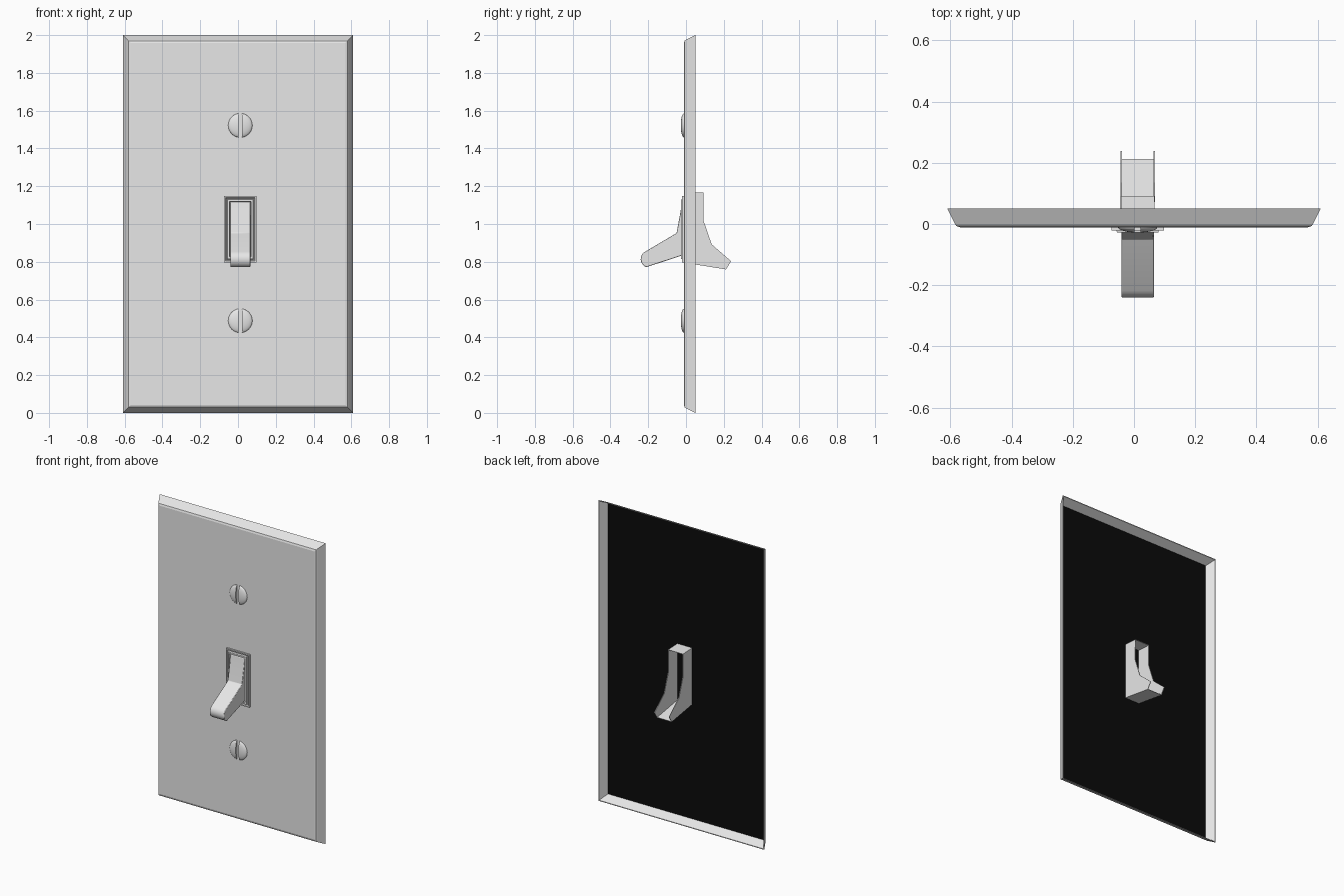
import bpy, bmesh, math
from mathutils import Matrix

cube = bpy.data.objects.get("Cube")
if cube:
    bpy.data.objects.remove(cube, do_unlink=True)


def make_material(name, value):
    m = bpy.data.materials.new(name)
    m.use_nodes = True
    col = (value, value, value, 1)
    m.diffuse_color = col
    m.node_tree.nodes["Principled BSDF"].inputs["Base Color"].default_value = col
    return m


GREY = make_material("light grey plastic", 0.8)
BLACK = make_material("black backing", 0.003)
CX = 0.012        # centre line of the switch and screws
FRONT = -0.011    # front surface of the plate


def finish(name, bm, smooth=None, recalc=True):
    if recalc:
        bmesh.ops.recalc_face_normals(bm, faces=bm.faces[:])
    me = bpy.data.meshes.new(name)
    bm.to_mesh(me)
    bm.free()
    ob = bpy.data.objects.new(name, me)
    bpy.context.collection.objects.link(ob)
    me.materials.append(GREY)
    me.materials.append(BLACK)
    if smooth:
        bpy.ops.object.select_all(action='DESELECT')
        ob.select_set(True)
        bpy.context.view_layer.objects.active = ob
        bpy.ops.object.shade_smooth_by_angle(angle=math.radians(smooth))
    return ob


def nested_rects(bm, x0, x1, z0, z1, steps):
    """Bridge rectangles given as (inset, y) and return the vertex rings."""
    rings = []
    for i, y in steps:
        pts = [(x0 + i, z0 + i), (x1 - i, z0 + i), (x1 - i, z1 - i), (x0 + i, z1 - i)]
        rings.append([bm.verts.new((x, y, z)) for x, z in pts])
    for a, b in zip(rings, rings[1:]):
        for k in range(4):
            n = (k + 1) % 4
            bm.faces.new((a[k], a[n], b[n], b[k]))
    return rings


# Wall plate: hollow at the back, sloping rim, softened front edge
bm = bmesh.new()
rings = nested_rects(bm, -0.61, 0.61, 0, 2, [
    (0.034, -0.004), (0.005, 0.05), (0, 0.05),
    (0.025, 0.0), (0.030, -0.007), (0.042, FRONT)])
bm.faces.new(rings[-1])
back = bm.faces.new(rings[0])
back.material_index = 1
finish("wall_plate", bm)

# Raised surround of the toggle opening
bm = bmesh.new()
rings = nested_rects(bm, CX - 0.086, CX + 0.086, 0.797, 1.148, [
    (0, -0.008), (0, -0.022), (0.008, -0.022), (0.012, -0.014),
    (0.016, -0.014), (0.018, -0.027), (0.028, -0.027), (0.032, -0.008)])
for k in range(4):
    n = (k + 1) % 4
    bm.faces.new((rings[-1][k], rings[-1][n], rings[0][n], rings[0][k]))
finish("toggle_surround", bm)

# Toggle lever: side profile (y, z) with a rounded tip, swept across x
profile = [(-0.008, 1.12), (-0.022, 1.115), (-0.03, 1.06), (-0.05, 0.952)]
for s in range(9):
    a = math.radians(118 + s * 17)
    profile.append((-0.198 + 0.042 * math.cos(a), 0.814 + 0.044 * math.sin(a)))
profile += [(-0.025, 0.832), (-0.008, 0.835)]
bm = bmesh.new()
face = bm.faces.new([bm.verts.new((CX - 0.053, y, z)) for y, z in profile])
out = bmesh.ops.extrude_face_region(bm, geom=[face])
bmesh.ops.translate(bm, vec=(0.106, 0, 0),
                    verts=[v for v in out["geom"] if isinstance(v, bmesh.types.BMVert)])
lever = finish("toggle_lever", bm, smooth=30)
bev = lever.modifiers.new("soft_edges", 'BEVEL')
bev.width = 0.003
bev.segments = 2
bev.limit_method = 'ANGLE'
bev.angle_limit = math.radians(40)

# Rear housing: two side walls, a top and a floor, open at the back
side = [(-0.003, 1.168), (0.092, 1.163), (0.092, 1.02), (0.136, 0.892),
        (0.239, 0.803), (0.212, 0.762), (-0.003, 0.797)]
bm = bmesh.new()
walls = [[bm.verts.new((CX + sx * 0.052, y, z)) for y, z in side] for sx in (1, -1)]
lft, rgt = walls
bm.faces.new(lft)
bm.faces.new(rgt[::-1])
bm.faces.new((lft[1], lft[0], rgt[0], rgt[1]))
bm.faces.new((lft[6], lft[5], rgt[5], rgt[6]))
housing = finish("rear_housing", bm, recalc=False)
thick = housing.modifiers.new("wall_thickness", 'SOLIDIFY')
thick.thickness = 0.004
thick.offset = -1

# Domed screws: two half caps on either side of a vertical slot
for label, z in (("upper", 1.522), ("lower", 0.488)):
    bm = bmesh.new()
    for sx in (1, -1):
        half = bmesh.new()
        bmesh.ops.create_uvsphere(half, u_segments=32, v_segments=16, radius=1)
        bmesh.ops.transform(half, verts=half.verts[:],
                            matrix=Matrix.Diagonal((0.064, 0.017, 0.064, 1)))
        for co, no in (((sx * 0.010, 0, 0), (-sx, 0, 0)), ((0, 0.001, 0), (0, 1, 0))):
            cut = bmesh.ops.bisect_plane(
                half, geom=half.verts[:] + half.edges[:] + half.faces[:],
                plane_co=co, plane_no=no, clear_outer=True)
            bmesh.ops.holes_fill(half, edges=[e for e in half.edges if e.is_boundary])
        tmp = bpy.data.meshes.new("half_cap")
        half.to_mesh(tmp)
        half.free()
        bm.from_mesh(tmp)
        bpy.data.meshes.remove(tmp)
    bmesh.ops.translate(bm, vec=(CX, FRONT, z), verts=bm.verts[:])
    finish(label + "_screw", bm, smooth=35)
